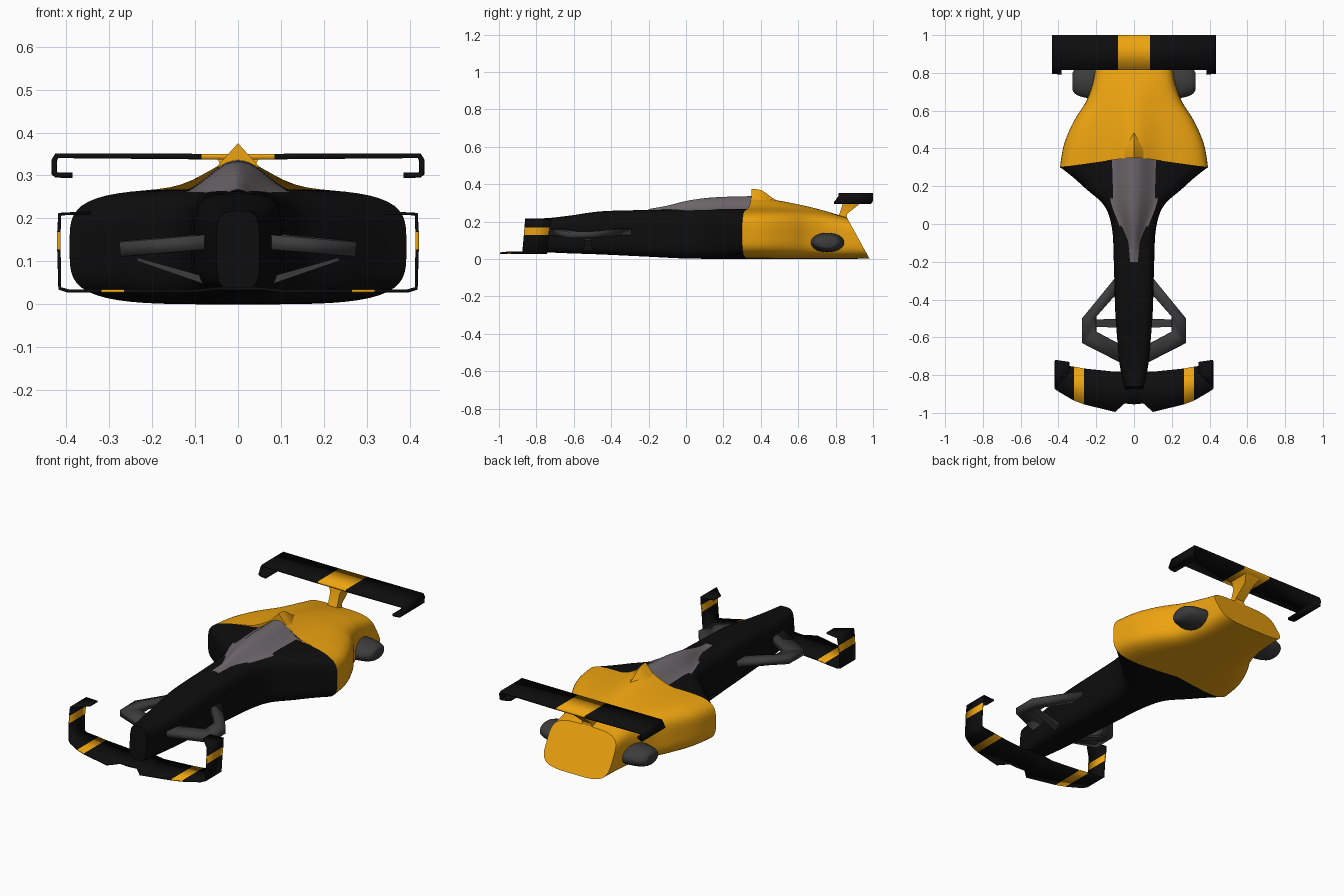
import bpy, bmesh, math

if "Cube" in bpy.data.objects:
    bpy.data.objects.remove(bpy.data.objects["Cube"])


def material(name, rgb):
    m = bpy.data.materials.new(name)
    m.diffuse_color = (*rgb, 1)
    m.use_nodes = True
    m.node_tree.nodes["Principled BSDF"].inputs["Base Color"].default_value = m.diffuse_color
    return m


BLACK = material("black", (0.004, 0.004, 0.004))
AMBER = material("amber", (0.85, 0.37, 0.005))
GLASS = material("canopy_grey", (0.16, 0.14, 0.15))
DARK = material("dark_grey", (0.045, 0.045, 0.045))


def grid(name, rows, mats, closed=True, caps=(True, True), thick=0, row_mat=None, angle=35):
    """Skin rows of points; row_mat gives a material index per strip."""
    bm = bmesh.new()
    vs = [[bm.verts.new(p) for p in r] for r in rows]
    n = len(rows[0])
    for i in range(len(rows) - 1):
        for j in range(n if closed else n - 1):
            k = (j + 1) % n
            f = bm.faces.new((vs[i][j], vs[i][k], vs[i + 1][k], vs[i + 1][j]))
            f.material_index = row_mat[i] if row_mat else 0
    if closed:
        for c, r in zip(caps, (vs[0], vs[-1])):
            if c:
                bm.faces.new(r)
    bmesh.ops.recalc_face_normals(bm, faces=bm.faces)
    me = bpy.data.meshes.new(name)
    bm.to_mesh(me)
    bm.free()
    for m in mats:
        me.materials.append(m)
    me.shade_smooth()
    me.set_sharp_from_angle(angle=math.radians(angle))
    ob = bpy.data.objects.new(name, me)
    bpy.context.collection.objects.link(ob)
    if thick:
        s = ob.modifiers.new("thickness", "SOLIDIFY")
        s.thickness, s.offset = thick, 0
    return ob


def smooth(keys, steps=6):
    """Catmull-Rom interpolation of parameter rows."""
    out = []
    for i in range(len(keys) - 1):
        p = [keys[max(i - 1, 0)], keys[i], keys[i + 1], keys[min(i + 2, len(keys) - 1)]]
        for s in range(steps):
            t = s / steps
            out.append([0.5 * (2 * b + (c - a) * t + (2 * a - 5 * b + 4 * c - d) * t * t
                               + (3 * b - a - 3 * c + d) * t ** 3) for a, b, c, d in zip(*p)])
    return out + [list(keys[-1])]


def section(y, w, zb, zt, kx=0, kz=0, h=0, n=4, count=96):
    """Rounded box ring with a central hump h, swept by kx and raked by kz."""
    ring = []
    for i in range(count):
        a = 2 * math.pi * i / count
        c, s = math.cos(a), math.sin(a)
        r = (abs(c) ** n + abs(s) ** n) ** (-1 / n)
        x, z = w * c * r, (zb + zt) / 2 + (zt - zb) / 2 * s * r
        yy = y + kx * abs(x) + kz * (zt - z)
        if s > 0:
            z += h * math.exp(-(x / 0.1) ** 2) * min(1, s * r)
        ring.append((x, yy, z))
    return ring


# front bodywork: nose, neck and flare into the side pods
nose = [(-.86, .05, .035, .217, 0, -.08), (-.75, .075, .035, .218, 0, 0),
        (-.62, .088, .03, .232, 0, 0), (-.45, .1, .024, .255, 0, 0),
        (-.2, .107, .012, .262, 0, 0), (-.02, .117, .003, .265, 0, 0),
        (.1, .16, .001, .267, 0, 0), (.2, .27, 0, .268, 0, 0), (.355, .392, 0, .268, -.14, 0)]
grid("front_body", [section(*k) for k in smooth(nose)], [BLACK], caps=(True, False))

# rear bodywork: engine cover tapering to a raked tail
tail = [(.355, .392, 0, .268, -.14, 0, .067), (.45, .37, 0, .268, -.07, 0, .052),
        (.55, .315, 0, .264, 0, 0, .038), (.65, .25, 0, .256, 0, .05, .025),
        (.75, .212, 0, .245, 0, .22, .01), (.86, .2, .002, .222, 0, .55, 0)]
grid("rear_body", [section(*k) for k in smooth(tail)], [AMBER], caps=(False, True))

# canopy: bell-shaped shell sunk into the body
canopy = [(-.2, .037, .267, .258), (-.1, .045, .285, .258), (0, .08, .31, .26),
          (.1, .118, .325, .261), (.2, .135, .332, .262), (.354, .142, .336, .262)]
rows = []
for y, w, top, edge in smooth(canopy):
    ts = [i / 12 - 1 for i in range(25)]
    rows.append([(w * t, y, edge + (top - edge) * math.cos(math.pi / 2 * t) ** 2) for t in ts])
grid("canopy", rows, [GLASS], closed=False)

# air intake: pointed fin behind the canopy
fin = [(.35, .05, .32, .375), (.39, .05, .315, .371), (.42, .048, .305, .358),
       (.46, .042, .29, .328), (.52, .03, .27, .295)]
grid("air_intake", [[(-w, y, a), (0, y, b), (w, y, a)] for y, w, a, b in smooth(fin, 4)],
     [AMBER])


def wing(name, half, amber_half, thick):
    """Folded plate from half-span stations (x, z, y front, y back), mirrored in x."""
    path = [(-x, z, a, b) for x, z, a, b in reversed(half)] + half[1 if half[0][0] == 0 else 0:]
    mid = len(path) // 2
    span = len(path) - 1
    idx = [0] * span
    for i in range(span):
        j = i - mid if i >= mid else span - 1 - i - mid
        if half[0][0] != 0:
            j = abs(i - (span - 1) // 2)
        idx[i] = int(j in amber_half)
    grid(name, [[(x, a, z), (x, b, z)] for x, z, a, b in path], [BLACK, AMBER],
         closed=False, thick=thick, row_mat=idx, angle=30)


# front wing with end plates and inward top flanges
wing("front_wing", [(0, .036, -.955, -.78), (.05, .036, -.95, -.78), (.1, .031, -.995, -.782),
                    (.265, .031, -.955, -.765), (.318, .031, -.935, -.755),
                    (.395, .031, -.89, -.745), (.415, .037, -.875, -.74),
                    (.417, .128, -.867, -.735), (.417, .168, -.864, -.728),
                    (.415, .21, -.86, -.72), (.342, .213, -.79, -.73)], (3, 7), .008)

# rear wing with end plates and inward lower flanges
wing("rear_wing", [(.085, .344, .815, 1.0), (.422, .346, .815, 1.0), (.428, .335, .815, 1.0),
                   (.428, .305, .795, .998), (.422, .301, .795, .99), (.385, .301, .79, .97)],
     (0,), .013)

# rear wing pylon
pylon = [(.2, .035, .79, .86), (.24, .028, .82, .86), (.3, .028, .84, .935), (.342, .05, .85, .97)]
grid("wing_pylon", [[(-w, a, z), (w, a, z), (w, b, z), (-w, b, z)] for z, w, a, b in pylon],
     [AMBER])

for s, side in ((-1, "left"), (1, "right")):
    # suspension loop: outer and inner edge of a bent blade
    loop = [((.05, -.745, .147), (.05, -.65, .147)), ((.275, -.63, .128), (.2, -.57, .132)),
            ((.275, -.5, .13), (.2, -.49, .134)), ((.095, -.28, .148), (.085, -.36, .148))]
    grid("suspension_arm_" + side, [[(s * x, y, z) for x, y, z in r] for r in loop], [DARK],
         closed=False, thick=.034)

    # lower strut from the blade down to the nose
    strut = [(.05, .047, .025, .01), (.235, .105, .018, .004)]
    grid("lower_strut_" + side,
         [[(s * x, -.525 + dy * a, z + dz * b) for a, b in ((-1, -1), (1, -1), (1, 1), (-1, 1))]
          for x, z, dy, dz in strut], [DARK])

    # exhaust pod: tapered oval on the tail flank
    pod = [(.15, 1), (.22, 1), (.27, .93), (.305, .78), (.32, .62), (.325, .5)]
    grid("exhaust_pod_" + side,
         [[(s * x, .755 + .09 * r * math.cos(a), .088 + .052 * r * math.sin(a))
           for a in (2 * math.pi * i / 32 for i in range(32))] for x, r in smooth(pod, 3)],
         [DARK])
